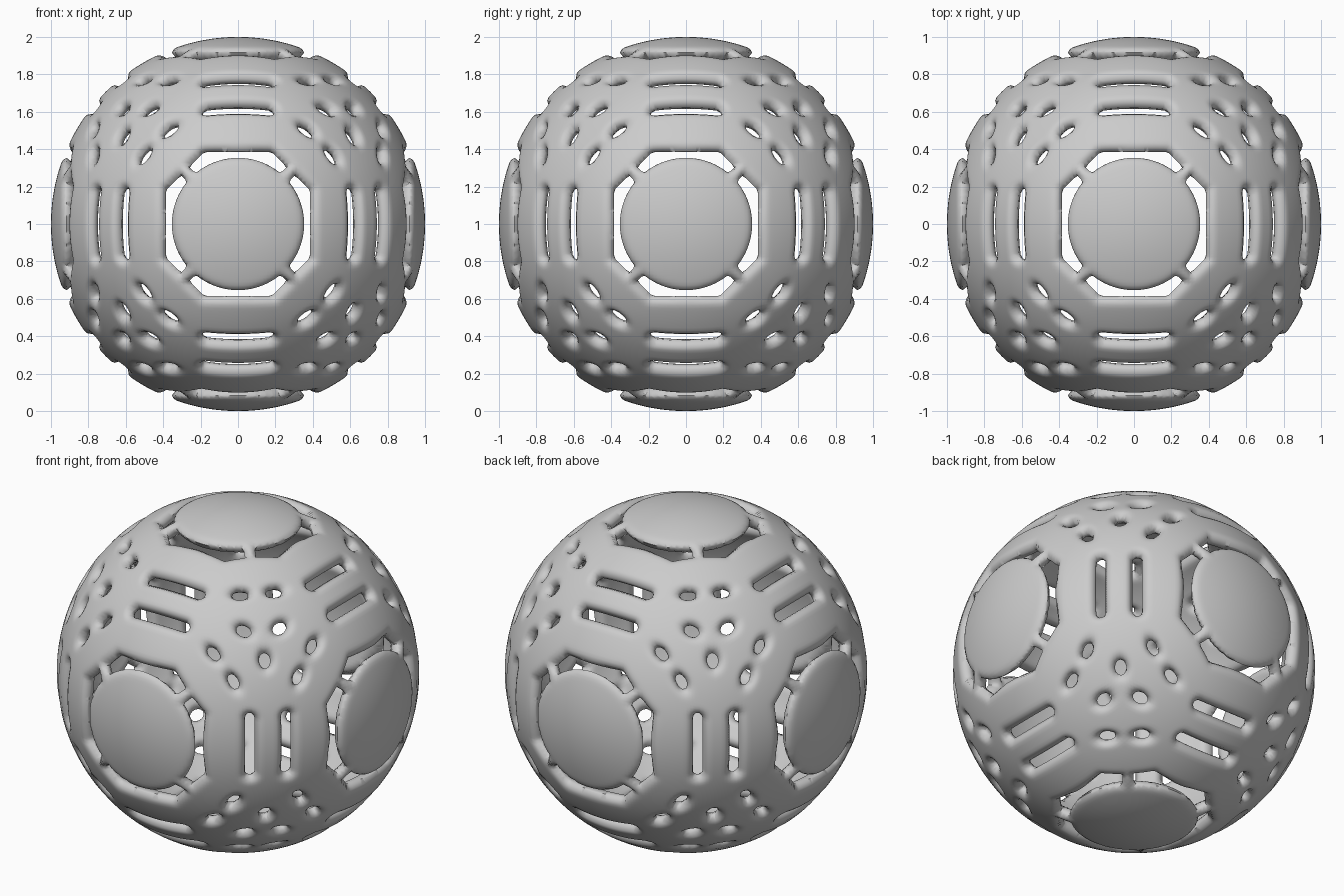
import bpy, bmesh, math
from mathutils import Vector

if "Cube" in bpy.data.objects:
    bpy.data.objects.remove(bpy.data.objects["Cube"])

N = 80                    # grid cells along each side of the cube-sphere
MID, HALF = 0.96, 0.04    # middle radius and half thickness of the shell


def solid(d):
    """Signed distance to the nearest opening: positive on material."""
    a, b, c = sorted((abs(d.x), abs(d.y), abs(d.z)), reverse=True)
    rho = math.hypot(b, c)
    # curved gap around each of the six round caps, bridged on the diagonals
    gap = -min(rho - 0.36, 0.40 - b, 0.7 * (0.59 - b - c), 0.7 * (b - c - 0.045))
    # pair of long slits between neighbouring caps
    slit = math.hypot(math.atan2(b, a) - 0.679, max(0.0, c - 0.17)) - 0.028
    # six slanted small holes around each corner
    u = math.acos(min(1.0, a)) - 0.684
    v = (math.atan2(c, b) - 0.63) * rho
    slant = (math.hypot(u / 0.028, v / 0.047) - 1) * 0.032
    # three diamond holes nearest each corner
    u = (math.atan2(a, b) - math.pi / 4) * 0.88
    v = math.asin(c) - 0.495
    diamond = (math.hypot(u / 0.033, v / 0.045) - 1) * 0.035
    return min(gap, slit, slant, diamond)


bm = bmesh.new()
cache = {}


def pair(d, g):
    """Outer and inner vertex for a direction; they meet at opening edges."""
    key = (round(d.x, 5), round(d.y, 5), round(d.z, 5))
    if key not in cache:
        t = min(max(g, 0.0) / 0.045, 1.0)
        p = math.sqrt(1 - (1 - t) ** 2)
        a = max(abs(d.x), abs(d.y), abs(d.z))
        rho = math.sqrt(max(0.0, 1 - a * a))
        cap = min(max((0.42 - rho) / 0.05, 0.0), 1.0)
        mid = MID + 0.022 * cap * (1 - p)
        centre = Vector((0, 0, 1))
        outer = bm.verts.new(centre + d * (mid + HALF * p))
        inner = outer if g <= 0 else bm.verts.new(centre + d * (mid - HALF * p))
        cache[key] = (outer, inner)
    return cache[key]


def add_face(verts):
    ring = []
    for v in verts:
        if v not in ring:
            ring.append(v)
    if len(ring) > 2 and bm.faces.get(ring) is None:
        bm.faces.new(ring)


# clip every cube-sphere cell against the openings, then lay both skins
for axis in range(3):
    for sign in (1, -1):
        grid = []
        for i in range(N + 1):
            row = []
            for j in range(N + 1):
                s = math.tan((i / N - 0.5) * math.pi / 2)
                t = math.tan((j / N - 0.5) * math.pi / 2) * sign
                d = Vector((0, 0, 0))
                d[axis], d[(axis + 1) % 3], d[(axis + 2) % 3] = sign, s, t
                d.normalize()
                row.append((d, solid(d)))
            grid.append(row)
        for i in range(N):
            for j in range(N):
                cell = [grid[i][j], grid[i + 1][j], grid[i + 1][j + 1], grid[i][j + 1]]
                poly = []
                for k in range(4):
                    (d0, g0), (d1, g1) = cell[k], cell[(k + 1) % 4]
                    if g0 > 0:
                        poly.append((d0, g0))
                    if (g0 > 0) != (g1 > 0):
                        poly.append((d0.lerp(d1, g0 / (g0 - g1)).normalized(), 0.0))
                if len(poly) > 2:
                    pairs = [pair(d, g) for d, g in poly]
                    add_face([p[0] for p in pairs])
                    if any(p[0] is not p[1] for p in pairs):
                        add_face([p[1] for p in reversed(pairs)])

bmesh.ops.remove_doubles(bm, verts=bm.verts[:], dist=0.0002)
bmesh.ops.recalc_face_normals(bm, faces=bm.faces[:])

# pierced spherical shell
mesh = bpy.data.meshes.new("pierced_shell")
bm.to_mesh(mesh)
bm.free()
shell = bpy.data.objects.new("pierced_shell", mesh)
bpy.context.collection.objects.link(shell)
bpy.context.view_layer.objects.active = shell
shell.select_set(True)
bpy.ops.object.shade_smooth_by_angle(angle=math.radians(60))
